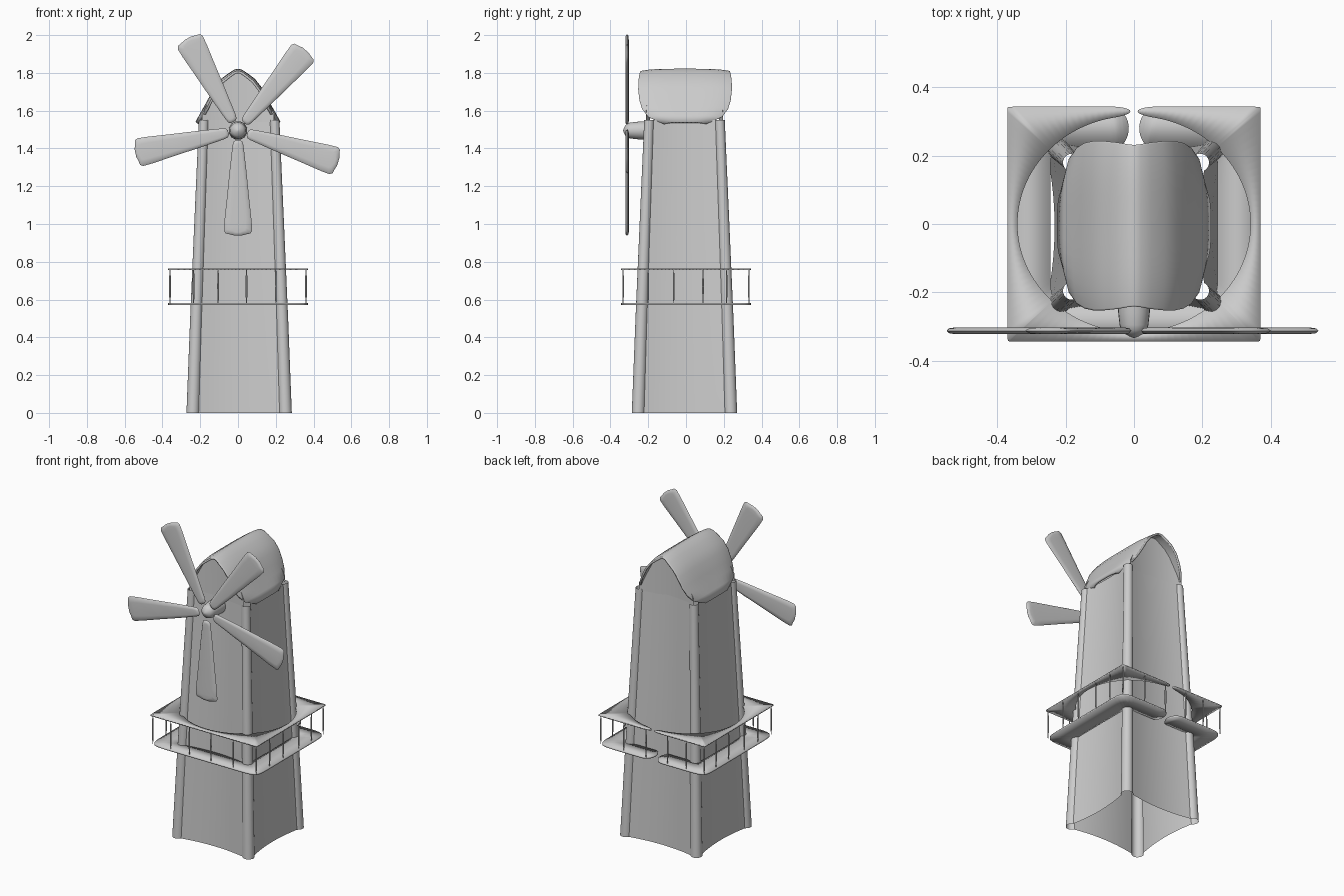
import bpy, bmesh, math
from math import sin, cos, pi, radians

if "Cube" in bpy.data.objects:
    bpy.data.objects.remove(bpy.data.objects["Cube"])


def make(name, verts, faces, angle=35, thick=0.0, loc=(0, 0, 0), offset=-1):
    me = bpy.data.meshes.new(name)
    me.from_pydata(verts, [], faces)
    bm = bmesh.new()
    bm.from_mesh(me)
    bmesh.ops.recalc_face_normals(bm, faces=bm.faces)
    bm.to_mesh(me)
    bm.free()
    ob = bpy.data.objects.new(name, me)
    bpy.context.collection.objects.link(ob)
    ob.location = loc
    if thick:
        m = ob.modifiers.new("thickness", 'SOLIDIFY')
        m.thickness = thick
        m.offset = offset
    bpy.ops.object.select_all(action='DESELECT')
    ob.select_set(True)
    bpy.context.view_layer.objects.active = ob
    bpy.ops.object.shade_smooth_by_angle(angle=radians(angle))
    return ob


def bridge(rows, n, closed=False):
    """Quads between consecutive rows of n vertices."""
    m = n if closed else n - 1
    return [(r * n + i, r * n + (i + 1) % n, (r + 1) * n + (i + 1) % n, (r + 1) * n + i)
            for r in range(rows - 1) for i in range(m)]


def lerp(table, x):
    for (a, fa), (b, fb) in zip(table, table[1:]):
        if x <= b:
            return fa + (fb - fa) * (x - a) / (b - a)
    return table[-1][1]


# Tower: hollow loft, concave walls with rounded corner posts
TX, TY = 0.006, -0.008


def wall_y(x):
    return 0.238 + 0.022 * (x / 0.214) ** 2


plan = []
for k in range(4):
    side = [(x, -wall_y(x)) for x in [-0.214 + 0.428 * i / 10 for i in range(11)]]
    side += [(0.245 + 0.034 * cos(a), -0.245 + 0.034 * sin(a))
             for a in [radians(-45 - 100 + 200 * i / 12) for i in range(13)]]
    c, s = cos(k * pi / 2), sin(k * pi / 2)
    plan += [(x * c - y * s, x * s + y * c) for x, y in side]
levels = [(0, 1), (0.5, 0.93), (1.0, 0.852), (1.35, 0.796), (1.55, 0.765)]
make("tower", [(x * f, y * f, z) for z, f in levels for x, y in plan],
     bridge(len(levels), len(plan), True), 40, loc=(TX, TY, 0))

# Roof: curved pointed-arch sheet with rounded lower corners
arch = [(0, 1.822), (0.02, 1.818), (0.05, 1.798), (0.09, 1.768), (0.125, 1.724),
        (0.155, 1.668), (0.18, 1.622), (0.205, 1.578), (0.225, 1.54)]
half_len = [0.236, 0.238, 0.243, 0.247, 0.248, 0.242, 0.228, 0.195, 0.11]
cols = [(-x, z, w) for (x, z), w in zip(arch[:0:-1], half_len[:0:-1])]
cols += [(x, z, w) for (x, z), w in zip(arch, half_len)]
NY = 17
rv = []
for x, z, w in cols:
    for j in range(NY):
        v = sin((-1 + 2 * j / (NY - 1)) * pi / 2)
        sag = 1 - 0.07 * abs(v) ** 4
        rv.append((x * sag, v * w - 0.005, z - 0.012 * abs(v) ** 4))
make("roof", rv, bridge(len(cols), NY), 40, thick=0.012)

# Gable walls filling the front and back below the roof
for sgn, name in ((-1, "front_gable"), (1, "back_gable")):
    xs = [-0.19 + 0.38 * i / 24 for i in range(25)]
    ys = [sgn * 0.765 * wall_y(x / 0.765) for x in xs]
    gv = [(x, y + TY, 1.54) for x, y in zip(xs, ys)]
    gv += [(x, y + TY, max(1.545, lerp(arch, abs(x)) - 0.018)) for x, y in zip(xs, ys)]
    make(name, gv, bridge(2, 25))


# Balcony plates: square ring with a gap at the back
def ring_plate(name, z, thick, outer, inner, gap, round_len):
    n = 120
    span = 2 * pi - 2 * gap
    ts = [span * i / n for i in range(n + 1)]
    ts += [round_len * f for f in (0, .03, .1, .2, .35, .55, .8)]
    ts += [span - round_len * f for f in (0.03, .1, .2, .35, .55, .8)]
    ts += [pi / 4 - gap + k * pi / 2 for k in range(4)]
    ts = sorted(set(round(t, 5) for t in ts))
    va, vb = [], []
    for t in ts:
        a = pi / 2 + gap + t
        c, s = cos(a), sin(a)
        o, i = outer(c, s), inner(c, s)
        d = min(t, span - t) / round_len
        h = 1 if d >= 1 else max(0.02, math.sqrt(max(0, 1 - (1 - d) ** 2)))
        mid, half = (o + i) / 2, (o - i) / 2 * h
        for lst, r in ((va, mid + half), (vb, mid - half)):
            lst.append((0.37 * c * r, 0.343 * s * r, z))
    make(name, va + vb, bridge(2, len(ts)), 35, thick=thick, offset=0)


def superellipse(size, p):
    return lambda c, s: size / (abs(c) ** p + abs(s) ** p) ** (1 / p)


ring_plate("balcony_floor", 0.576, 0.010, superellipse(1, 14), superellipse(0.66, 14), 0.05, 0.15)
ring_plate("balcony_rail", 0.760, 0.008, superellipse(1, 200), lambda c, s: 0.92, 0.03, 0.15)

# Balusters: thin spindles between the floor and the rail
spots = [(x, y) for y in (-0.333, 0.333) for x in (-0.36, -0.235, -0.105, 0.045, 0.2, 0.36)]
spots += [(x, y) for x in (-0.36, 0.36) for y in (-0.2, -0.065, 0.09, 0.215)]
prof = [(0.578, 0.002), (0.62, 0.0045), (0.67, 0.005), (0.72, 0.0045), (0.758, 0.002)]
for n, (px, py) in enumerate(spots):
    make("baluster_%d" % n,
         [(px + r * cos(k * pi / 3), py + r * sin(k * pi / 3), z) for z, r in prof for k in range(6)],
         bridge(len(prof), 6, True), 60)

# Hub: turned shaft with a rounded, pointed nose
HZ = 1.495
hub = [(-0.333, 0.002), (-0.328, 0.014), (-0.32, 0.028), (-0.31, 0.037), (-0.295, 0.042),
       (-0.26, 0.046), (-0.22, 0.049), (-0.18, 0.049)]
make("hub", [(r * cos(k * pi / 12), y, HZ + r * sin(k * pi / 12)) for y, r in hub for k in range(24)],
     bridge(len(hub), 24, True) + [tuple(range(24))], 40)

# Sails: five tapered paddles with a lens-shaped section
edge = [(0.052, 0.012), (0.06, 0.024), (0.08, 0.029), (0.2, 0.043), (0.35, 0.058), (0.48, 0.072),
        (0.53, 0.075), (0.545, 0.066), (0.549, 0.045), (0.556, 0.02)]
outline = edge + [(r, -w) for r, w in reversed(edge)]
m = len(outline)
layers = [(-0.009, 0.55), (-0.007, 0.85), (0, 1), (0.007, 0.85), (0.009, 0.55)]
for n, deg in enumerate((270, 342.5, 50, 118.5, 192.5)):
    c, s = cos(radians(deg)), sin(radians(deg))
    bv = []
    for dy, f in layers:
        for r, w in outline:
            rr = 0.3 + (r - 0.3) * (1 - (1 - f) * 0.15)
            bv.append((rr * c - w * f * s, -0.312 + dy, HZ + rr * s + w * f * c))
    top = (len(layers) - 1) * m
    caps = []
    for base in (0, top):
        caps += [(base + i, base + i + 1, base + m - 2 - i, base + m - 1 - i) for i in range(m // 2 - 1)]
    make("sail_%d" % n, bv, bridge(len(layers), m, True) + caps, 50)
